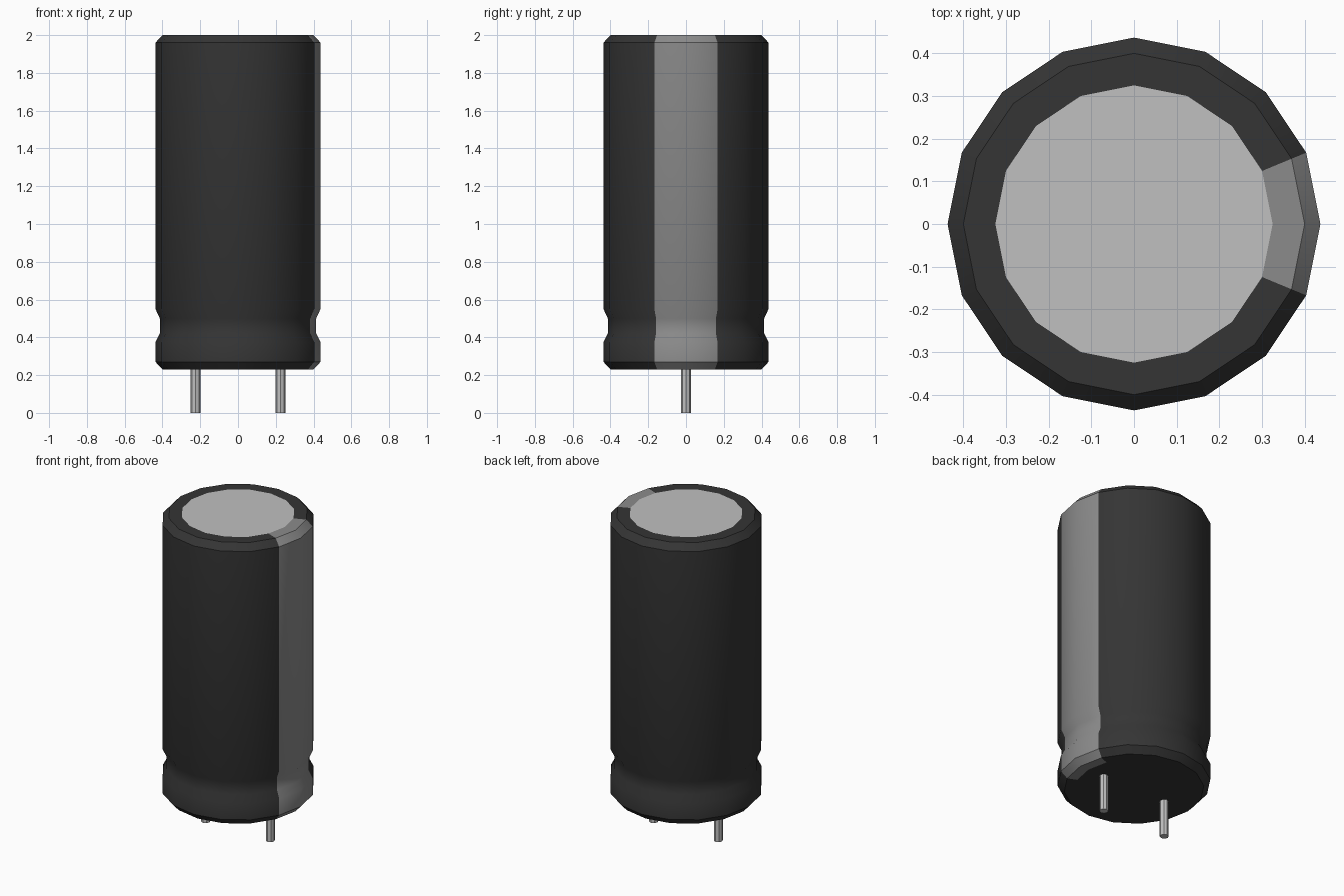
import bpy, bmesh, math

cube = bpy.data.objects.get("Cube")
if cube:
    bpy.data.objects.remove(cube, do_unlink=True)


def material(name, v):
    m = bpy.data.materials.new(name)
    m.use_nodes = True
    m.diffuse_color = (v, v, v, 1)
    m.node_tree.nodes["Principled BSDF"].inputs["Base Color"].default_value = (v, v, v, 1)
    return m


black = material("black sleeve", 0.035)
grey = material("grey stripe", 0.26)
metal = material("bare metal", 0.53)


def finish(bm, name, mats):
    bmesh.ops.recalc_face_normals(bm, faces=bm.faces[:])
    me = bpy.data.meshes.new(name)
    bm.to_mesh(me)
    bm.free()
    for m in mats:
        me.materials.append(m)
    ob = bpy.data.objects.new(name, me)
    bpy.context.collection.objects.link(ob)
    bpy.ops.object.select_all(action='DESELECT')
    ob.select_set(True)
    bpy.context.view_layer.objects.active = ob
    bpy.ops.object.shade_smooth_by_angle(angle=math.radians(35))
    return ob


def lathe(bm, profile, sides):
    """Spin (radius, height) points around z; return the rings."""
    rings = [[bm.verts.new((r * math.cos(2 * math.pi * i / sides),
                            r * math.sin(2 * math.pi * i / sides), z))
              for i in range(sides)] for r, z in profile]
    for a, b in zip(rings, rings[1:]):
        for i in range(sides):
            j = (i + 1) % sides
            bm.faces.new((a[i], a[j], b[j], b[i]))
    return rings


# Sleeve: crimped can with chamfered rims, stripe on the two faces around +x
SIDES = 16
bm = bmesh.new()
profile = [(0.34, 0.23), (0.40, 0.23), (0.437, 0.27), (0.437, 0.375),
           (0.414, 0.42), (0.414, 0.50), (0.437, 0.55), (0.437, 1.96),
           (0.40, 2.0), (0.325, 2.0)]
rings = lathe(bm, profile, SIDES)
bm.faces.new(rings[0])           # dark base
top = bm.faces.new(rings[-1])    # bare metal top
for f in bm.faces:
    c = f.calc_center_median()
    if len(f.verts) == 4 and abs(math.atan2(c.y, c.x)) < 2 * math.pi / SIDES:
        f.material_index = 1
top.material_index = 2
finish(bm, "can_sleeve", [black, grey, metal])

# Two wire leads
for name, x in (("left_lead", 0.225), ("right_lead", -0.225)):
    bm = bmesh.new()
    ends = lathe(bm, [(0.026, 0), (0.026, 0.24)], 8)
    for ring in ends:
        bm.faces.new(ring)
    ob = finish(bm, name, [metal])
    ob.location.x = x
